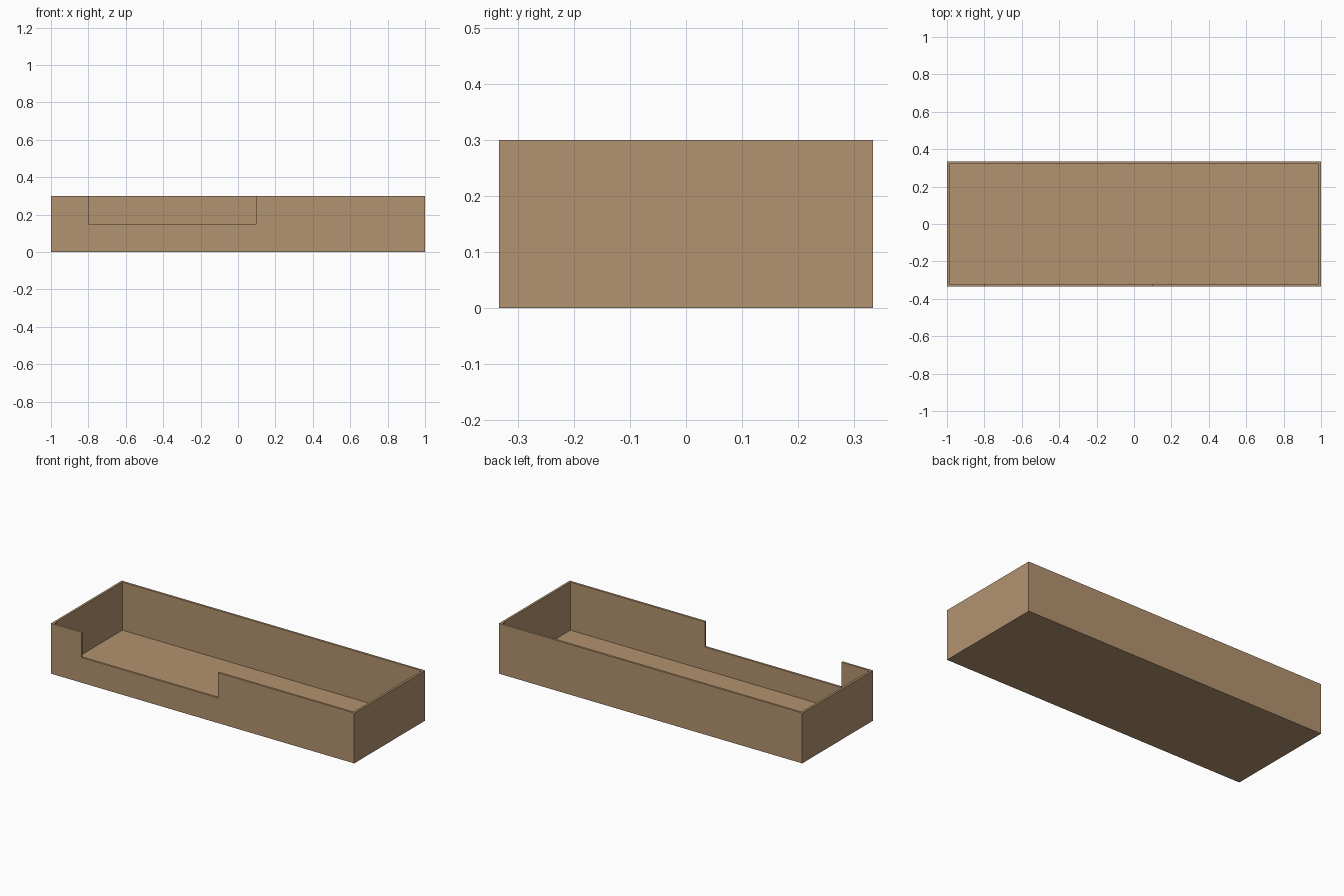
import bpy, bmesh
from mathutils import Matrix

if "Cube" in bpy.data.objects:
    bpy.data.objects.remove(bpy.data.objects["Cube"])

L, W, H, T = 2.0, 0.6667, 0.3, 0.0133   # length, width, height, board thickness
NOTCH_X0, NOTCH_X1, NOTCH_Z = -0.8, 0.1, 0.15


def box(name, lo, hi):
    size = [b - a for a, b in zip(lo, hi)]
    mid = [(a + b) / 2 for a, b in zip(lo, hi)]
    bm = bmesh.new()
    bmesh.ops.create_cube(bm, size=1, matrix=Matrix.LocRotScale(mid, None, size))
    mesh = bpy.data.meshes.new(name)
    bm.to_mesh(mesh)
    bm.free()
    ob = bpy.data.objects.new(name, mesh)
    bpy.context.collection.objects.link(ob)
    return ob


def cut(ob, cutter):
    cutter.hide_render = True
    cutter.hide_set(True)
    mod = ob.modifiers.new(cutter.name, 'BOOLEAN')
    mod.operation = 'DIFFERENCE'
    mod.solver = 'EXACT'
    mod.object = cutter


# Open tray with a thin floor and walls
tray = box("open_tray", (-L/2, -W/2, 0), (L/2, W/2, H))
cut(tray, box("cavity_cutter", (-L/2 + T, -W/2 + T, T), (L/2 - T, W/2 - T, H + 0.1)))

# Access notch in the front wall
cut(tray, box("notch_cutter", (NOTCH_X0, -W/2 - 0.1, NOTCH_Z), (NOTCH_X1, -W/2 + 0.1, H + 0.1)))

# Cardboard colour
mat = bpy.data.materials.new("cardboard")
mat.diffuse_color = (0.45, 0.29, 0.16, 1)
mat.use_nodes = True
mat.node_tree.nodes["Principled BSDF"].inputs["Base Color"].default_value = mat.diffuse_color
tray.data.materials.append(mat)
